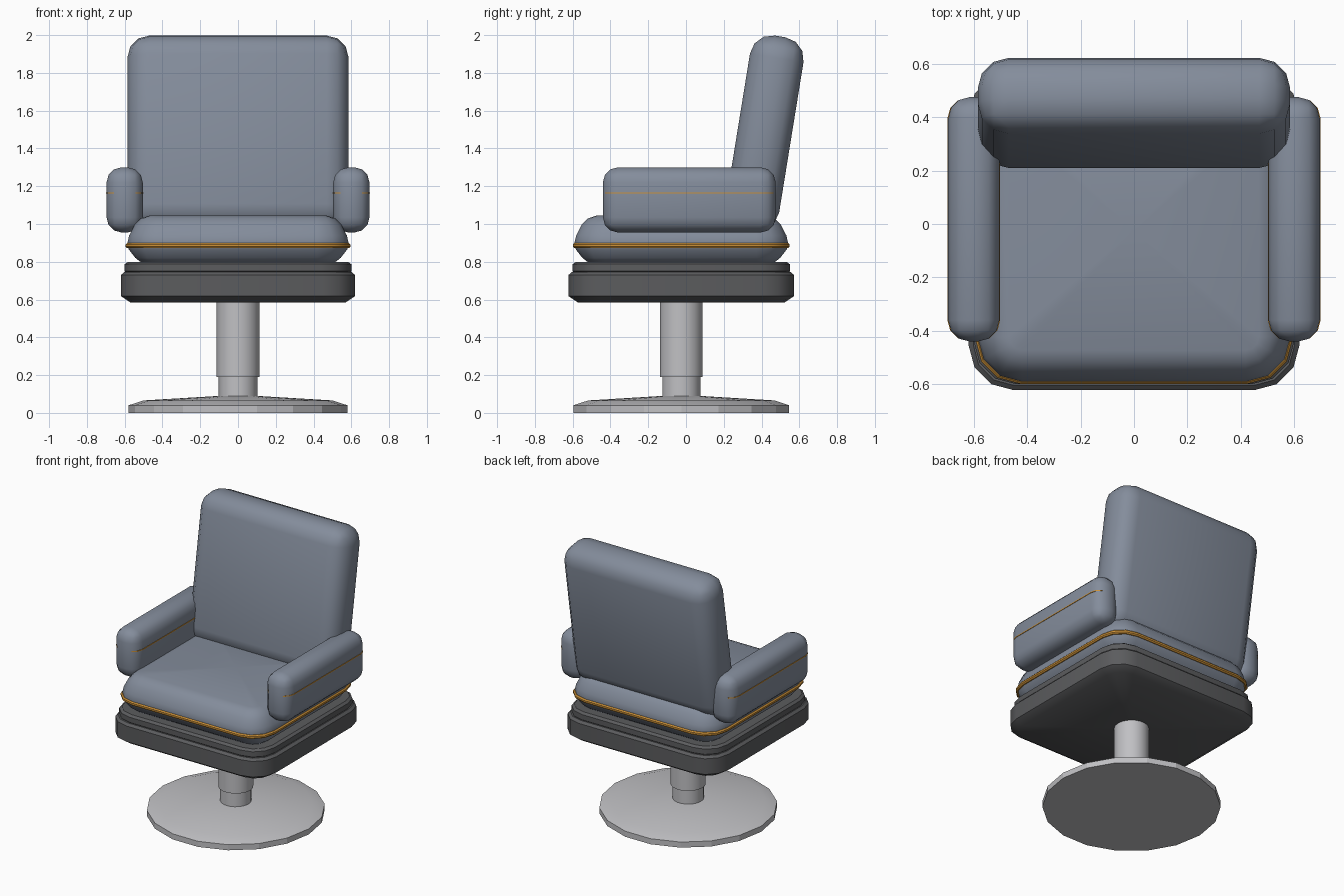
import bpy
import bmesh
from math import sin, cos, pi, radians
from mathutils import Matrix

cube = bpy.data.objects.get("Cube")
if cube:
    bpy.data.objects.remove(cube, do_unlink=True)

CY = -0.025  # shared centre line of pedestal and seat


def material(name, rgb, rough=0.6):
    m = bpy.data.materials.new(name)
    m.use_nodes = True
    m.diffuse_color = (*rgb, 1)
    shader = m.node_tree.nodes["Principled BSDF"]
    shader.inputs["Base Color"].default_value = (*rgb, 1)
    shader.inputs["Roughness"].default_value = rough
    return m


fabric = material("blue grey fabric", (0.23, 0.265, 0.33))
dark = material("charcoal plastic", (0.105, 0.107, 0.112))
metal = material("light grey metal", (0.53, 0.53, 0.55))
orange = material("orange piping", (0.62, 0.29, 0.04))


def finish(bm, name, mat, angle):
    bmesh.ops.recalc_face_normals(bm, faces=bm.faces)
    mesh = bpy.data.meshes.new(name)
    bm.to_mesh(mesh)
    bm.free()
    obj = bpy.data.objects.new(name, mesh)
    bpy.context.collection.objects.link(obj)
    mesh.materials.append(mat)
    bpy.ops.object.select_all(action='DESELECT')
    obj.select_set(True)
    bpy.context.view_layer.objects.active = obj
    bpy.ops.object.shade_smooth_by_angle(angle=radians(angle))
    return obj


def circle(r, z, sides=18):
    return [(r * cos(2 * pi * i / sides), CY + r * sin(2 * pi * i / sides), z)
            for i in range(sides)]


def rounded_rect(hx, hy, r, z, cx=0, cy=CY, steps=3):
    pts = []
    for q, (sx, sy) in enumerate(((1, 1), (-1, 1), (-1, -1), (1, -1))):
        for i in range(steps + 1):
            a = (q + i / steps) * pi / 2
            pts.append((cx + sx * (hx - r) + r * cos(a),
                        cy + sy * (hy - r) + r * sin(a), z))
    return pts


def loft(name, rings, mat, angle=35):
    """Skin a stack of rings, closing both ends with a fan."""
    bm = bmesh.new()
    loops = [[bm.verts.new(p) for p in ring] for ring in rings]
    n = len(loops[0])
    for low, high in zip(loops, loops[1:]):
        for i in range(n):
            j = (i + 1) % n
            bm.faces.new((low[i], low[j], high[j], high[i]))
    caps = [bm.faces.new(loops[0]), bm.faces.new(loops[-1])]
    bmesh.ops.poke(bm, faces=caps)
    return finish(bm, name, mat, angle)


def cushion(name, size, bevel, centre, tilt=0):
    """Softly rounded block with fanned large faces."""
    bm = bmesh.new()
    bmesh.ops.create_cube(bm, size=1, matrix=Matrix.Diagonal((*size, 1)))
    bmesh.ops.bevel(bm, geom=bm.edges[:], offset=bevel, segments=3,
                    profile=0.5, affect='EDGES')
    big = [f for f in bm.faces if f.calc_area() > 0.3]
    bmesh.ops.poke(bm, faces=big)
    bm.transform(Matrix.Translation(centre) @ Matrix.Rotation(tilt, 4, 'X'))
    return finish(bm, name, fabric, 80)


# Pedestal: shallow disc, neck and column
loft("foot_disc", [circle(r, z) for r, z in
                   ((0.58, 0), (0.58, 0.04), (0.5, 0.066), (0.1, 0.09))], metal, 15)
loft("column_neck", [circle(0.102, 0.08), circle(0.102, 0.2)], metal)
loft("column", [circle(0.114, 0.19), circle(0.114, 0.6)], metal)

# Seat base: wide tray with a stepped plate on top
loft("seat_tray", [rounded_rect(0.62 - d, 0.5975 - d, 0.17 - d, z) for d, z in
                   ((0.05, 0.585), (0, 0.618), (0, 0.73), (0.018, 0.745))], dark)
loft("seat_plate", [rounded_rect(0.6 - d, 0.575 - d, 0.16 - d, z) for d, z in
                    ((0.01, 0.74), (0, 0.75), (0, 0.787), (0.018, 0.8))], dark)

# Seat cushion and its piping
loft("seat_cushion", [rounded_rect(0.588 - d, 0.568 - d, 0.17 - d, z) for d, z in
                      ((0.075, 0.797), (0.045, 0.82), (0.01, 0.865), (0, 0.89),
                       (0.012, 0.94), (0.04, 0.995), (0.075, 1.03), (0.12, 1.045))],
     fabric, 80)
loft("seat_piping", [rounded_rect(0.595 - d, 0.574 - d, 0.17 - d, z) for d, z in
                     ((0.008, 0.872), (0, 0.88), (0, 0.892), (0.008, 0.9))], orange)

# Reclined back cushion
cushion("back_cushion", (1.17, 0.287, 1.035), 0.115, (0, 0.416, 1.482), radians(-9.2))

# Armrests with thin side piping
for side, x in (("left", 0.6), ("right", -0.6)):
    cushion(side + "_armrest", (0.192, 0.915, 0.345), 0.08, (x, 0.0175, 1.1275))
    loft(side + "_armrest_piping",
         [rounded_rect(0.099, 0.456, 0.079, z, x, 0.0175) for z in (1.161, 1.168)],
         orange)
